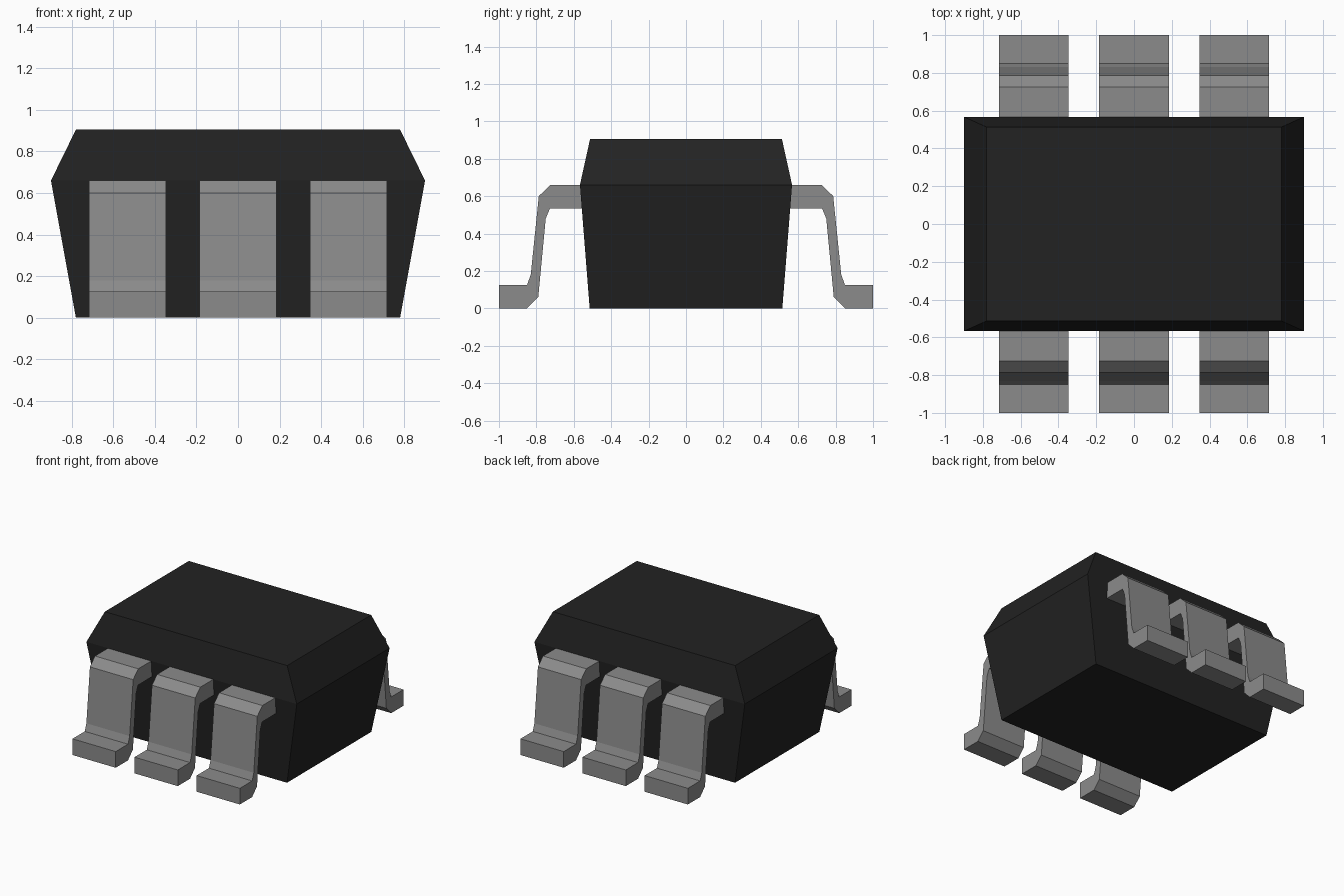
import bpy
import bmesh

cube = bpy.data.objects.get("Cube")
if cube:
    bpy.data.objects.remove(cube, do_unlink=True)


def make_material(name, value):
    mat = bpy.data.materials.new(name)
    mat.use_nodes = True
    colour = (value, value, value, 1)
    mat.diffuse_color = colour
    mat.node_tree.nodes["Principled BSDF"].inputs["Base Color"].default_value = colour
    return mat


def loft(name, rings, mat):
    """Join rings of equal length with quads and cap both ends."""
    bm = bmesh.new()
    loops = [[bm.verts.new(p) for p in ring] for ring in rings]
    for low, high in zip(loops, loops[1:]):
        for i in range(len(low)):
            j = (i + 1) % len(low)
            bm.faces.new((low[i], low[j], high[j], high[i]))
    bm.faces.new(loops[0][::-1])
    bm.faces.new(loops[-1])
    bmesh.ops.recalc_face_normals(bm, faces=bm.faces)
    mesh = bpy.data.meshes.new(name)
    bm.to_mesh(mesh)
    bm.free()
    mesh.materials.append(mat)
    obj = bpy.data.objects.new(name, mesh)
    bpy.context.collection.objects.link(obj)
    return obj


black = make_material("black_plastic", 0.016)
metal = make_material("grey_metal", 0.26)

# Moulded body: tapered below and above its widest line
sections = [(0.78, 0.515, 0), (0.9, 0.567, 0.66), (0.78, 0.513, 0.905)]
loft("body", [[(-x, -y, z), (x, -y, z), (x, y, z), (-x, y, z)]
              for x, y, z in sections], black)

# Bent leads: outward distance and height, extruded across the width
profile = [(0.5, 0.66), (0.725, 0.66), (0.787, 0.6), (0.83, 0.18),
           (0.85, 0.125), (1, 0.125), (1, 0), (0.85, 0),
           (0.79, 0.06), (0.75, 0.48), (0.727, 0.535), (0.5, 0.535)]
half_width = 0.185
pitch = 0.531
for side, sign in (("front", -1), ("back", 1)):
    for place, step in (("right", -1), ("middle", 0), ("left", 1)):
        centre = step * pitch
        loft(f"{side}_{place}_lead",
             [[(x, sign * y, z) for y, z in profile]
              for x in (centre - half_width, centre + half_width)], metal)
